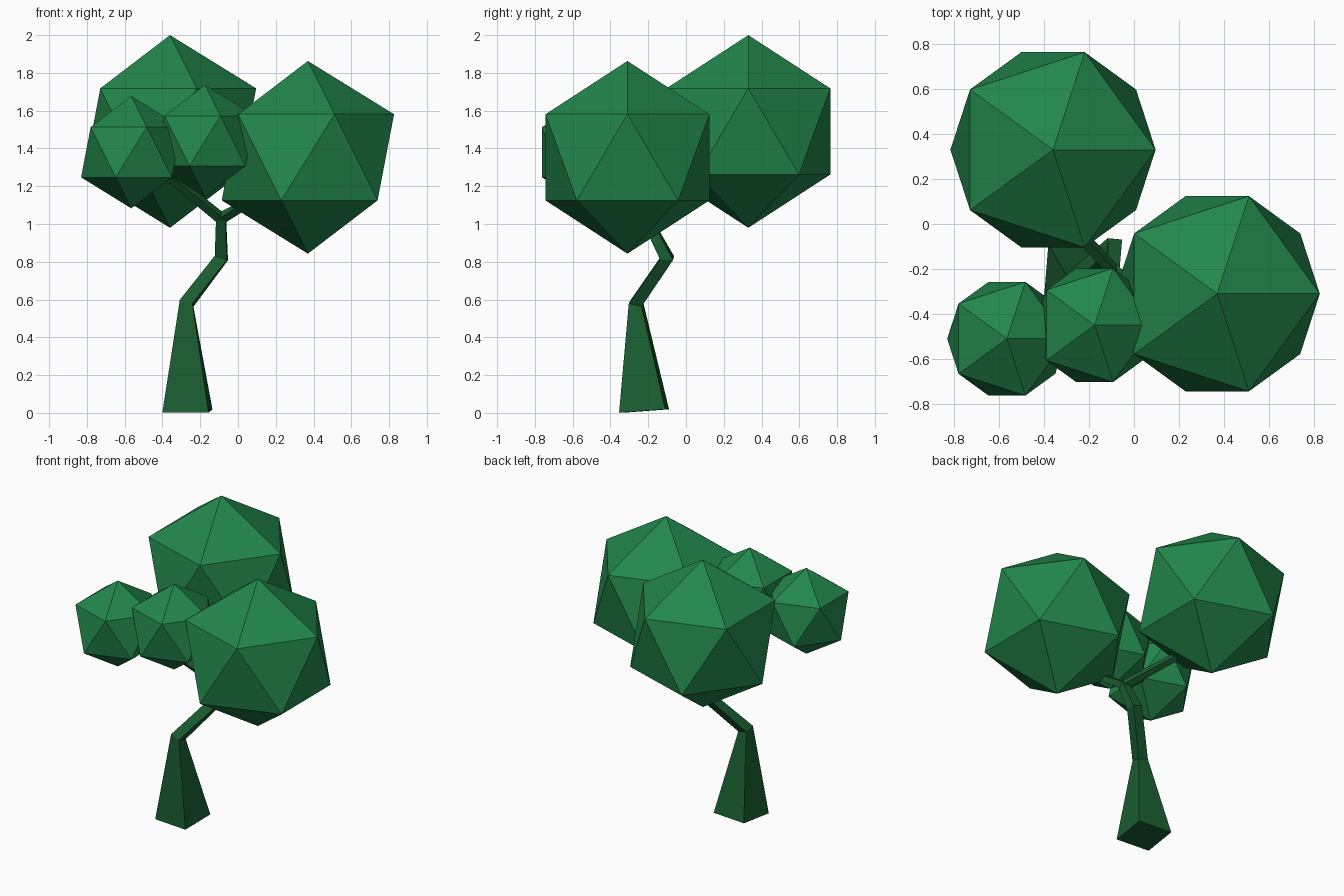
import bpy, bmesh
from math import radians, cos, sin
from mathutils import Vector

if "Cube" in bpy.data.objects:
    bpy.data.objects.remove(bpy.data.objects["Cube"])


def material(name, color):
    m = bpy.data.materials.new(name)
    m.diffuse_color = (*color, 1)
    m.use_nodes = True
    m.node_tree.nodes["Principled BSDF"].inputs["Base Color"].default_value = m.diffuse_color
    return m


leaf_green = material("leaf_green", (0.016, 0.24, 0.07))
bark_green = material("bark_green", (0.01, 0.11, 0.03))


def limb(name, path, widths):
    """Sweep a square section along a bent path."""
    pts = [Vector(p) for p in path]
    ref = Vector((cos(radians(-4.7)), sin(radians(-4.7)), 0))
    bm = bmesh.new()
    rings = []
    for i, (p, w) in enumerate(zip(pts, widths)):
        t = Vector()
        if i > 0:
            t += (p - pts[i - 1]).normalized()
        if i < len(pts) - 1:
            t += (pts[i + 1] - p).normalized()
        t.normalize()
        a = (ref - t * ref.dot(t)).normalized()
        b = t.cross(a)
        rings.append([bm.verts.new(p + (a * sx + b * sy) * w / 2)
                      for sx, sy in ((-1, -1), (1, -1), (1, 1), (-1, 1))])
    for r, s in zip(rings, rings[1:]):
        for k in range(4):
            n = (k + 1) % 4
            bm.faces.new((r[k], r[n], s[n], s[k]))
    bm.faces.new(rings[0][::-1])
    bm.faces.new(rings[-1])
    me = bpy.data.meshes.new(name)
    bm.to_mesh(me)
    bm.free()
    ob = bpy.data.objects.new(name, me)
    bpy.context.collection.objects.link(ob)
    me.materials.append(bark_green)


def foliage(name, center, radius):
    bpy.ops.mesh.primitive_ico_sphere_add(subdivisions=1, radius=radius, location=center)
    ob = bpy.context.object
    ob.name = name
    ob.data.materials.append(leaf_green)


# leaf clumps
back = (-0.36, 0.33, 1.49)
right = (0.37, -0.31, 1.353)
left = (-0.565, -0.51, 1.38)
middle = (-0.175, -0.45, 1.44)
foliage("foliage_back", back, 0.51)
foliage("foliage_right", right, 0.51)
foliage("foliage_left", left, 0.297)
foliage("foliage_middle", middle, 0.297)

# crooked trunk, flared at the foot
fork = (-0.09, -0.21, 1.03)
limb("trunk", [(-0.268, -0.222, 0.01), (-0.272, -0.264, 0.58),
               (-0.088, -0.1, 0.82), fork], [0.246, 0.07, 0.068, 0.05])

# branches reaching into the clumps
split = (-0.36, -0.36, 1.25)
limb("branch_back", [fork, (-0.30, 0.02, 1.20), back], [0.045, 0.04, 0.03])
limb("branch_right", [fork, (0.05, -0.33, 1.11), right], [0.045, 0.04, 0.03])
limb("branch_left", [fork, split, left], [0.045, 0.04, 0.03])
limb("branch_middle", [split, middle], [0.035, 0.03])
